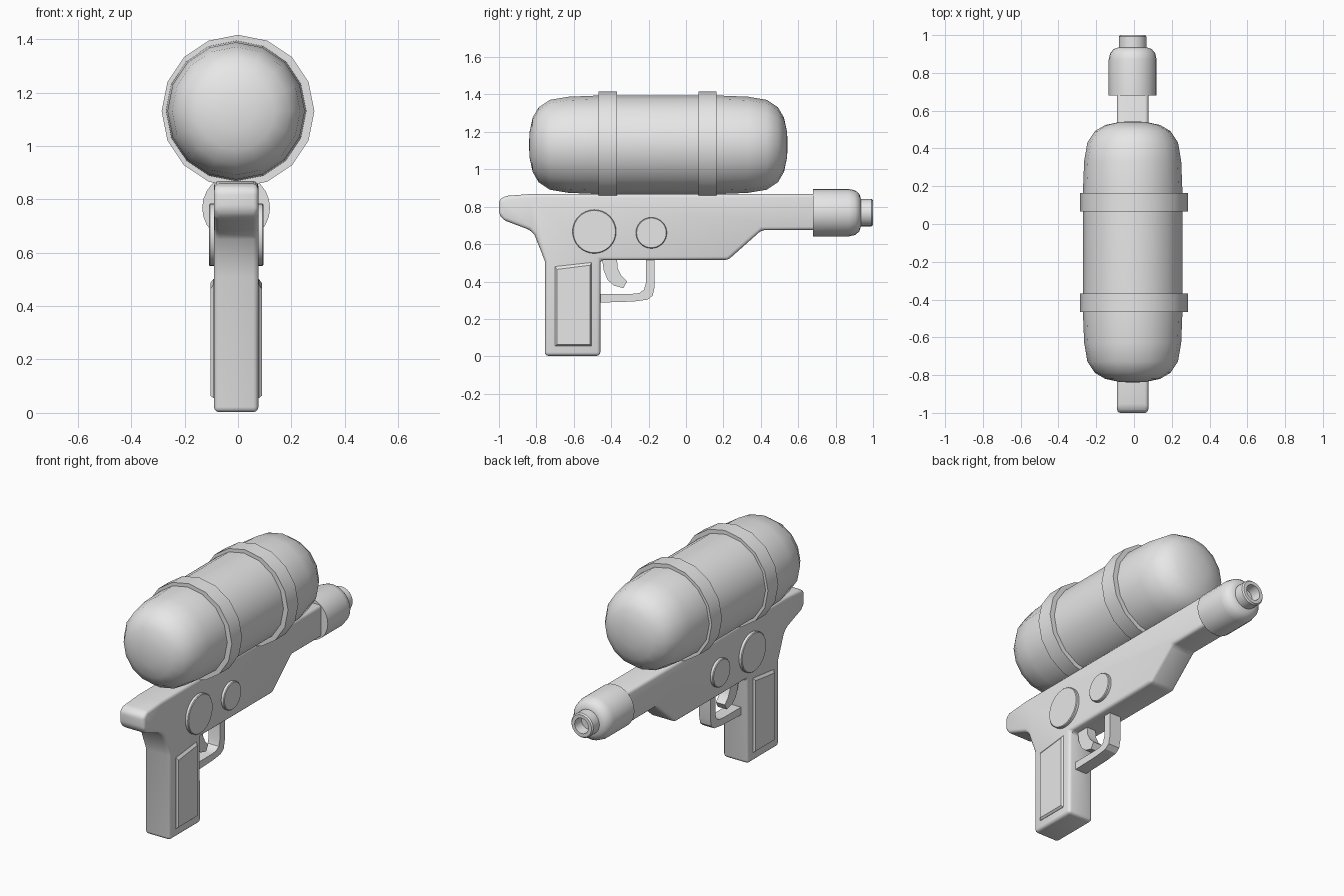
import bpy, bmesh, math

cube = bpy.data.objects.get("Cube")
if cube:
    bpy.data.objects.remove(cube, do_unlink=True)

CX = -0.007   # centre plane of the body
grey = bpy.data.materials.new("plain grey")
grey.use_nodes = True
grey.diffuse_color = (0.8, 0.8, 0.8, 1)
grey.node_tree.nodes["Principled BSDF"].inputs["Base Color"].default_value = (0.8, 0.8, 0.8, 1)


def finish(name, bm, bevel=0, segments=2, angle=30):
    """Turn a bmesh into a shaded object, with optional rounded edges."""
    bmesh.ops.recalc_face_normals(bm, faces=bm.faces)
    mesh = bpy.data.meshes.new(name)
    bm.to_mesh(mesh)
    bm.free()
    mesh.materials.append(grey)
    ob = bpy.data.objects.new(name, mesh)
    bpy.context.collection.objects.link(ob)
    bpy.ops.object.select_all(action='DESELECT')
    ob.select_set(True)
    bpy.context.view_layer.objects.active = ob
    if bevel:
        mod = ob.modifiers.new("rounded edges", 'BEVEL')
        mod.width, mod.segments = bevel, segments
        mod.limit_method = 'ANGLE'
        mod.angle_limit = math.radians(25)
        bpy.ops.object.modifier_apply(modifier=mod.name)
    bpy.ops.object.shade_smooth_by_angle(angle=math.radians(angle))
    return ob


def slab(name, profile, x0, x1, **kw):
    """Extrude a side profile of (y, z) points from x0 to x1."""
    bm = bmesh.new()
    face = bm.faces.new([bm.verts.new((x0, y, z)) for y, z in profile])
    out = bmesh.ops.extrude_face_region(bm, geom=[face])
    for v in out["geom"]:
        if isinstance(v, bmesh.types.BMVert):
            v.co.x = x1
    return finish(name, bm, **kw)


def lathe(name, profile, x, z, sides, closed=False, **kw):
    """Spin a profile of (y, radius) points around a lengthwise axis."""
    bm = bmesh.new()
    rings = []
    for y, r in profile:
        if r == 0:
            rings.append([bm.verts.new((x, y, z))] * sides)
            continue
        turns = [math.tau * i / sides for i in range(sides)]
        rings.append([bm.verts.new((x + r * math.sin(a), y, z + r * math.cos(a))) for a in turns])
    pairs = list(zip(rings, rings[1:]))
    if closed:
        pairs.append((rings[-1], rings[0]))
    for a, b in pairs:
        for i in range(sides):
            j = (i + 1) % sides
            bm.faces.new(dict.fromkeys((a[i], a[j], b[j], b[i])))
    return finish(name, bm, **kw)


def disc(name, y, z, radius, side):
    """Round button on one flank of the body."""
    pts = [(y + radius * math.cos(math.tau * i / 32), z + radius * math.sin(math.tau * i / 32))
           for i in range(32)]
    slab(name, pts, CX + side * 0.07, CX + side * 0.102, bevel=0.004, segments=1)


def grip_panel(name, side):
    """Raised panel whose outer face is drawn in from its rim."""
    bm = bmesh.new()
    outer = [(-0.70, 0.055), (-0.505, 0.055), (-0.505, 0.502), (-0.70, 0.48)]
    inner = [(-0.69, 0.064), (-0.512, 0.064), (-0.512, 0.487), (-0.69, 0.465)]
    rows = [[bm.verts.new((CX + side * x, y, z)) for y, z in pts]
            for x, pts in ((0.07, outer), (0.085, outer), (0.096, inner))]
    for a, b in zip(rows, rows[1:]):
        for i in range(4):
            j = (i + 1) % 4
            bm.faces.new((a[i], a[j], b[j], b[i]))
    bm.faces.new(rows[0])
    bm.faces.new(rows[-1])
    finish(name, bm, angle=15)


# Body and grip in one piece
slab("body", [
    (-1.0, 0.76), (-0.975, 0.728), (-0.835, 0.676), (-0.81, 0.65), (-0.755, 0.51),
    (-0.755, 0.003), (-0.458, 0.003), (-0.458, 0.515), (0.225, 0.515), (0.405, 0.675),
    (0.70, 0.675), (0.70, 0.868), (-0.83, 0.868), (-0.97, 0.857), (-1.0, 0.835)],
    CX - 0.083, CX + 0.083, bevel=0.02, segments=3)

# Water tank with domed ends
half = [(0.692, 0), (0.688, 0.07), (0.672, 0.145), (0.64, 0.2), (0.58, 0.24),
        (0.48, 0.257), (0.33, 0.263)]
MID = -0.148
tank = [(MID - y, r) for y, r in half] + [(MID + y, r) for y, r in reversed(half)]
lathe("tank", tank, CX, 1.131, 16, angle=50)

# Bands around the tank
for name, y in (("rear_band", -0.418), ("front_band", 0.115)):
    lathe(name, [(y - 0.049, 0.25), (y - 0.049, 0.286), (y + 0.049, 0.286), (y + 0.049, 0.25)],
          0, 1.13, 16, closed=True, angle=30)

# Nozzle collar and hollow tip
lathe("nozzle_collar", [(0.68, 0), (0.68, 0.127), (0.87, 0.127), (0.905, 0.119), (0.927, 0.1),
                        (0.935, 0.075), (0.935, 0)], CX, 0.768, 24, angle=40)
lathe("nozzle_tip", [(0.91, 0.073), (0.992, 0.073), (1.0, 0.066), (1.0, 0.046), (0.94, 0.042),
                     (0.94, 0)], CX, 0.768, 24, angle=40)

# Side buttons and grip panels
for label, side in (("left", 1), ("right", -1)):
    disc(label + "_large_button", -0.49, 0.667, 0.117, side)
    disc(label + "_small_button", -0.185, 0.66, 0.083, side)
    grip_panel(label + "_grip_panel", side)

# Trigger
slab("trigger", [(-0.45, 0.53), (-0.44, 0.46), (-0.42, 0.41), (-0.385, 0.378), (-0.335, 0.365),
                 (-0.315, 0.40), (-0.345, 0.43), (-0.365, 0.47), (-0.37, 0.53)],
     CX - 0.03, CX + 0.03)

# Trigger guard
slab("trigger_guard", [(-0.47, 0.287), (-0.28, 0.293), (-0.205, 0.303), (-0.178, 0.325),
                       (-0.168, 0.37), (-0.168, 0.53), (-0.215, 0.53), (-0.215, 0.39),
                       (-0.225, 0.355), (-0.25, 0.338), (-0.29, 0.334), (-0.47, 0.333)],
     CX - 0.037, CX + 0.037)
